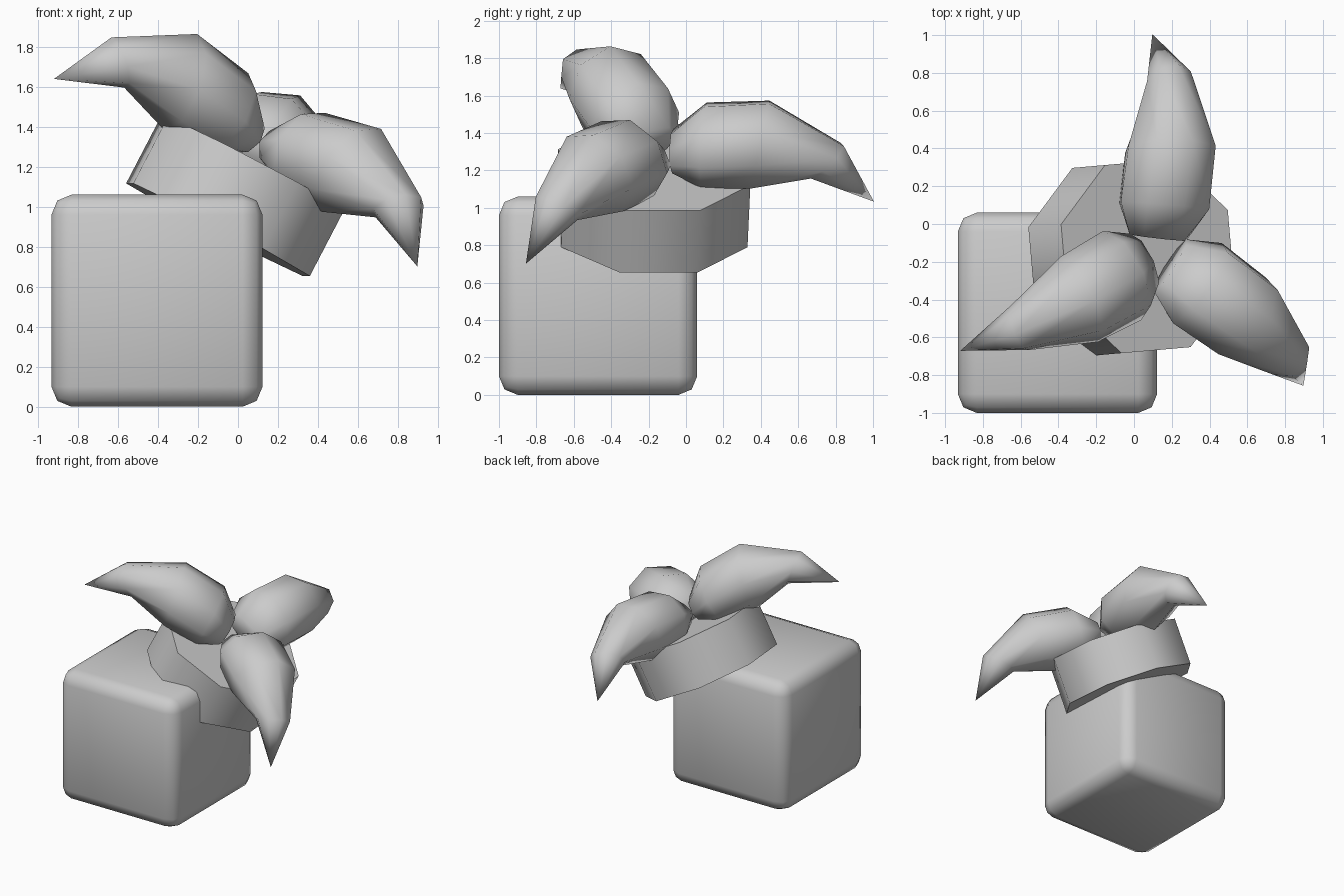
import bpy, bmesh
from math import cos, sin, pi, radians
from mathutils import Matrix, Vector

if "Cube" in bpy.data.objects:
    bpy.data.objects.remove(bpy.data.objects["Cube"])


def make_object(name, bm, matrix=Matrix(), angle=None):
    bmesh.ops.recalc_face_normals(bm, faces=bm.faces)
    mesh = bpy.data.meshes.new(name)
    bm.to_mesh(mesh)
    bm.free()
    obj = bpy.data.objects.new(name, mesh)
    bpy.context.collection.objects.link(obj)
    obj.matrix_world = matrix
    bpy.ops.object.select_all(action='DESELECT')
    obj.select_set(True)
    bpy.context.view_layer.objects.active = obj
    if angle is None:
        bpy.ops.object.shade_smooth()
    else:
        bpy.ops.object.shade_smooth_by_angle(angle=radians(angle))
    return obj


# Rounded base block
bm = bmesh.new()
bmesh.ops.create_cube(bm, size=1.0)
bmesh.ops.scale(bm, vec=(1.055, 1.06, 1.06), verts=bm.verts)
bmesh.ops.translate(bm, vec=(-0.405, -0.47, 0.53), verts=bm.verts)
bmesh.ops.bevel(bm, geom=bm.edges[:], offset=0.1, segments=2,
                profile=0.5, affect='EDGES')
make_object("base_block", bm)

# Shared tilted frame for the disc and leaves
frame = (Matrix.Translation((-0.10, -0.185, 0.885))
         @ Matrix.Rotation(radians(5), 4, 'Z')
         @ Matrix.Rotation(radians(27.6), 4, 'Y'))

# Eight-sided disc
DISC_H = 0.375
bm = bmesh.new()
bmesh.ops.create_cone(bm, cap_ends=True, segments=8, radius1=0.541,
                      radius2=0.541, depth=DISC_H)
bmesh.ops.rotate(bm, verts=bm.verts, matrix=Matrix.Rotation(pi / 8, 3, 'Z'))
# Put flat sides on the axes whatever the start angle of the cone
if max(v.co.x for v in bm.verts) > 0.52:
    bmesh.ops.rotate(bm, verts=bm.verts, matrix=Matrix.Rotation(pi / 8, 3, 'Z'))
bmesh.ops.translate(bm, vec=(0, 0, DISC_H / 2), verts=bm.verts)
make_object("tilted_disc", bm, frame, 50)

# Leaf sections: (top r, top h, bottom r, bottom h, half width)
SECTIONS = [(0.08, 0.58, 0.11, 0.38, 0.17),
            (0.25, 0.76, 0.27, 0.30, 0.26),
            (0.60, 0.81, 0.52, 0.31, 0.25),
            (1.01, 0.59, 0.82, 0.40, 0.13)]
TIP = (1.185, 0, 0.27)
SIDES = 8


def make_leaf(name, angle):
    bm = bmesh.new()
    rings = []
    for tr, th, br, bh, width in SECTIONS:
        top, bottom = Vector((tr, 0, th)), Vector((br, 0, bh))
        mid, up = (top + bottom) / 2, (top - bottom) / 2
        rings.append([bm.verts.new(mid + up * cos(2 * pi * i / SIDES)
                                   + Vector((0, width * sin(2 * pi * i / SIDES), 0)))
                      for i in range(SIDES)])
    tip = bm.verts.new(TIP)
    bm.faces.new(rings[0])
    for i in range(SIDES):
        j = (i + 1) % SIDES
        for a, b in zip(rings, rings[1:]):
            bm.faces.new((a[i], a[j], b[j], b[i]))
        bm.faces.new((rings[-1][i], rings[-1][j], tip))
    make_object(name, bm, frame @ Matrix.Rotation(radians(angle), 4, 'Z'))


# Three drooping leaves around the disc axis
for n in range(3):
    make_leaf(f"leaf_{n + 1}", 80.4 + 120 * n)
